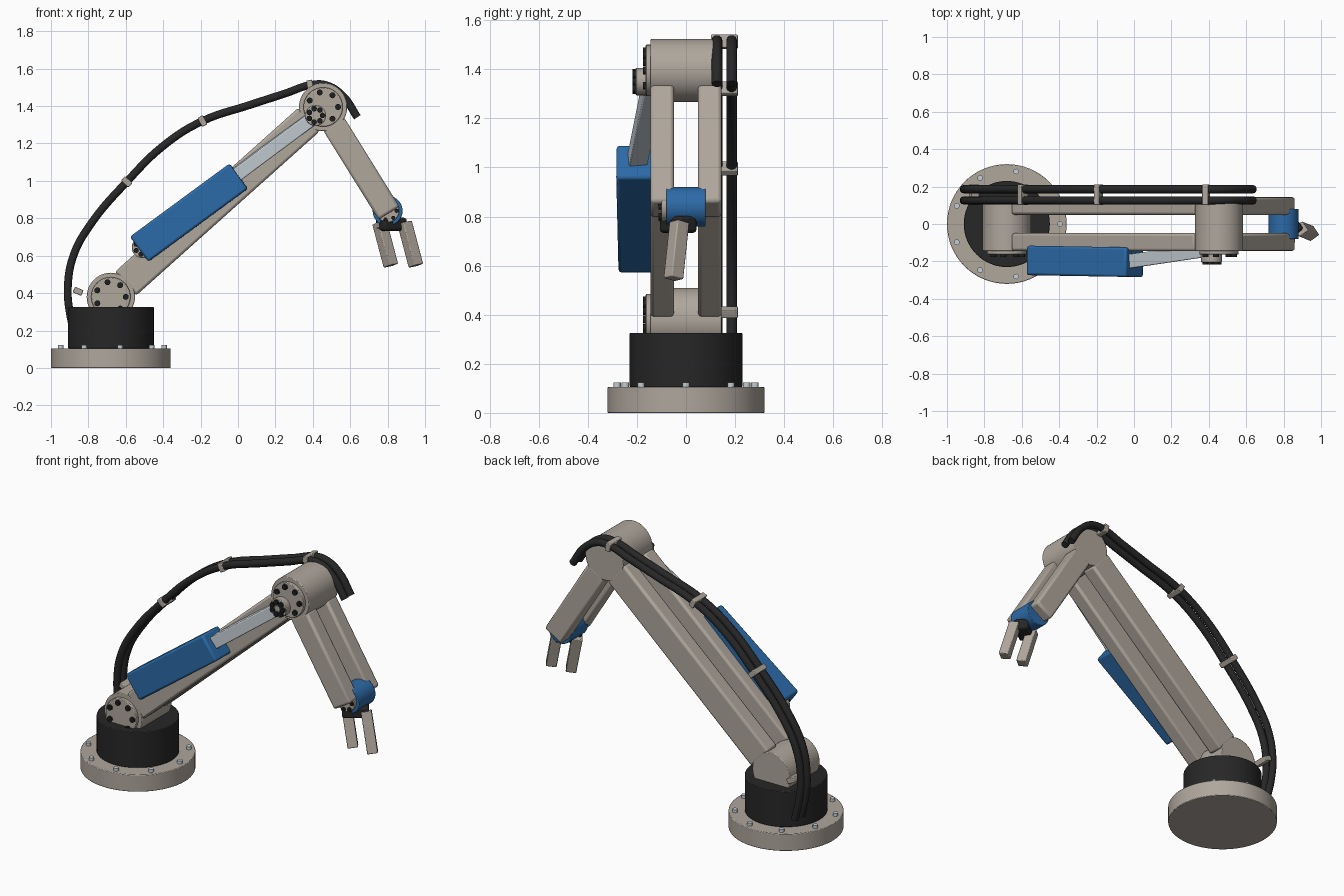
import bpy, math
from mathutils import Vector, Matrix

if "Cube" in bpy.data.objects:
    bpy.data.objects.remove(bpy.data.objects["Cube"])


def material(name, rgb):
    m = bpy.data.materials.new(name)
    m.diffuse_color = (*rgb, 1)
    m.use_nodes = True
    m.node_tree.nodes["Principled BSDF"].inputs["Base Color"].default_value = m.diffuse_color
    return m


GREY = material("warm grey", (0.43, 0.385, 0.335))
DARK = material("charcoal", (0.02, 0.02, 0.02))
BLACK = material("bolt black", (0.012, 0.013, 0.014))
BLUE = material("blue", (0.025, 0.145, 0.39))
STEEL = material("pale steel", (0.56, 0.62, 0.66))


def finish(ob, name, mat, bevel=0.0):
    ob.name = name
    ob.data.materials.append(mat)
    if bevel:
        mod = ob.modifiers.new("edge", 'BEVEL')
        mod.width = bevel
        mod.segments = 2
        mod.limit_method = 'ANGLE'
    bpy.ops.object.shade_smooth_by_angle(angle=math.radians(35))
    return ob


def cylinder(name, center, r, depth, mat, axis='Z', bevel=0.0, verts=48):
    rot = (math.pi / 2, 0, 0) if axis == 'Y' else (0, 0, 0)
    bpy.ops.mesh.primitive_cylinder_add(vertices=verts, radius=r, depth=depth,
                                        location=center, rotation=rot)
    return finish(bpy.context.object, name, mat, bevel)


def y_cylinder(name, x, z, r, y0, y1, mat, bevel=0.0, verts=48):
    return cylinder(name, (x, (y0 + y1) / 2, z), r, abs(y1 - y0), mat, 'Y', bevel, verts)


def box(name, center, dims, mat, rot=None, bevel=0.0):
    bpy.ops.mesh.primitive_cube_add(size=1)
    ob = bpy.context.object
    ob.data.transform(Matrix.Diagonal((*dims, 1)))
    ob.matrix_world = Matrix.Translation(center) @ (rot or Matrix()).to_4x4()
    return finish(ob, name, mat, bevel)


def tilt(dx, dz):
    """Rotation about y that sends local x along (dx, dz)."""
    return Matrix.Rotation(-math.atan2(dz, dx), 4, 'Y')


def bolted_cap(name, x, z, r, y0, y1, ring, bolt_r, count=7):
    """Flange facing the front with a ring of dark bolts."""
    y_cylinder(name, x, z, r, y0, y1, GREY, 0.004)
    for i in range(count):
        a = math.tau * i / count
        y_cylinder(name + "_bolt", x + ring * math.cos(a), z + ring * math.sin(a),
                   bolt_r, y1 + 0.005, y1 - 0.012, BLACK, verts=12)


SHOULDER = Vector((-0.68, 0, 0.38))
ELBOW = Vector((0.455, 0, 1.395))
WRIST = Vector((0.80, 0, 0.84))

# Base plate, its bolts and the turret
cylinder("base_plate", (-0.68, 0, 0.0525), 0.32, 0.105, GREY, bevel=0.004, verts=64)
for i in range(9):
    a = math.tau * i / 9
    cylinder("base_bolt", (-0.68 + 0.285 * math.cos(a), 0.285 * math.sin(a), 0.11),
             0.015, 0.026, STEEL, verts=12)
cylinder("turret", (-0.68, 0, 0.215), 0.23, 0.22, DARK, bevel=0.004, verts=64)

# Shoulder, elbow and wrist joints with bolted caps
for name, p in (("shoulder", SHOULDER), ("elbow", ELBOW)):
    y_cylinder(name + "_joint", p.x, p.z, 0.129, -0.144, 0.144, GREY, 0.004)
    bolted_cap(name + "_cap", p.x, p.z, 0.105, -0.14, -0.164, 0.08, 0.016)
y_cylinder("wrist_joint", WRIST.x, WRIST.z, 0.08, -0.08, 0.08, BLUE, 0.004)
bolted_cap("wrist_cap", WRIST.x, WRIST.z, 0.062, -0.078, -0.1, 0.048, 0.011)


# Paired arm beams
def beams(name, a, b, start, end, height):
    d = (b - a).normalized()
    mid = a + d * (start + end) / 2
    for s in (-1, 1):
        box(name, mid + Vector((0, s * 0.097, 0)), (end - start, 0.096, height),
            GREY, tilt(d.x, d.z), 0.014)


reach = (ELBOW - SHOULDER).length
beams("upper_arm_beam", SHOULDER, ELBOW, 0.105, reach - 0.1, 0.17)
beams("forearm_beam", ELBOW, WRIST, 0.105, 0.668, 0.132)

# Linear actuator: pivots, housing and rod
bolted_cap("lower_pivot", -0.51, 0.645, 0.058, -0.14, -0.2, 0.038, 0.014)
yaw = Matrix.Rotation(math.radians(-1), 4, 'Z')
box("actuator_housing", (-0.262, -0.2, 0.83), (0.66, 0.158, 0.166), BLUE,
    yaw @ tilt(0.535, 0.393), 0.012)
p, q = Vector((-0.06, -0.205, 0.995)), Vector((0.41, -0.135, 1.345))
d = q - p
rod_rot = Matrix.Rotation(math.atan2(d.y, d.x), 4, 'Z') @ tilt(math.hypot(d.x, d.y), d.z)
box("actuator_rod", (p + q) / 2, (d.length, 0.075, 0.072), STEEL, rod_rot, 0.006)
bolted_cap("upper_pivot", 0.415, 1.35, 0.056, -0.14, -0.205, 0.037, 0.015)
y_cylinder("upper_pivot_hub", 0.415, 1.35, 0.018, -0.2, -0.212, GREY, verts=16)

# Gripper: palm and two fingers, turned about the vertical
turn = Matrix.Rotation(math.radians(35), 4, 'Z')
box("gripper_palm", (0.82, -0.032, 0.768), (0.15, 0.09, 0.07), DARK, turn, 0.014)
lean = Vector((0.062, -0.025, -0.235))
aim = Vector((0, 0, -1)).rotation_difference(lean).to_matrix().to_4x4()
for x in (0.787, 0.921):
    box("gripper_finger", (x, -0.039, 0.662), (0.06, 0.06, 0.24), GREY, aim @ turn, 0.005)

# Pair of hoses following the arm
path = [(-0.87, 0.17), (-0.9, 0.3), (-0.91, 0.43), (-0.88, 0.6), (-0.79, 0.765),
        (-0.595, 0.995), (-0.39, 1.195), (-0.19, 1.32), (0.06, 1.405), (0.26, 1.47),
        (0.385, 1.512), (0.47, 1.512), (0.56, 1.455), (0.638, 1.34)]
for y in (0.126, 0.186):
    cu = bpy.data.curves.new("hose", 'CURVE')
    cu.dimensions = '3D'
    cu.bevel_depth = 0.022
    cu.bevel_resolution = 3
    cu.use_fill_caps = True
    sp = cu.splines.new('BEZIER')
    sp.bezier_points.add(len(path) - 1)
    for bp, (x, z) in zip(sp.bezier_points, path):
        bp.co = (x, y, z)
        bp.handle_left_type = bp.handle_right_type = 'AUTO'
    sp.resolution_u = 6
    cu.materials.append(DARK)
    bpy.context.collection.objects.link(bpy.data.objects.new("hose", cu))

# Hose clips
for x, z, dx, dz in ((-0.595, 0.995, 0.7, 0.74), (-0.19, 1.32, 0.88, 0.46),
                     (0.385, 1.512, 0.97, 0.2)):
    box("hose_clip", (x, 0.156, z), (0.032, 0.11, 0.054), GREY, tilt(dx, dz), 0.004)
box("lower_hose_clip", (-0.855, 0.156, 0.41), (0.05, 0.11, 0.032), GREY, tilt(0.9, -0.4), 0.004)
